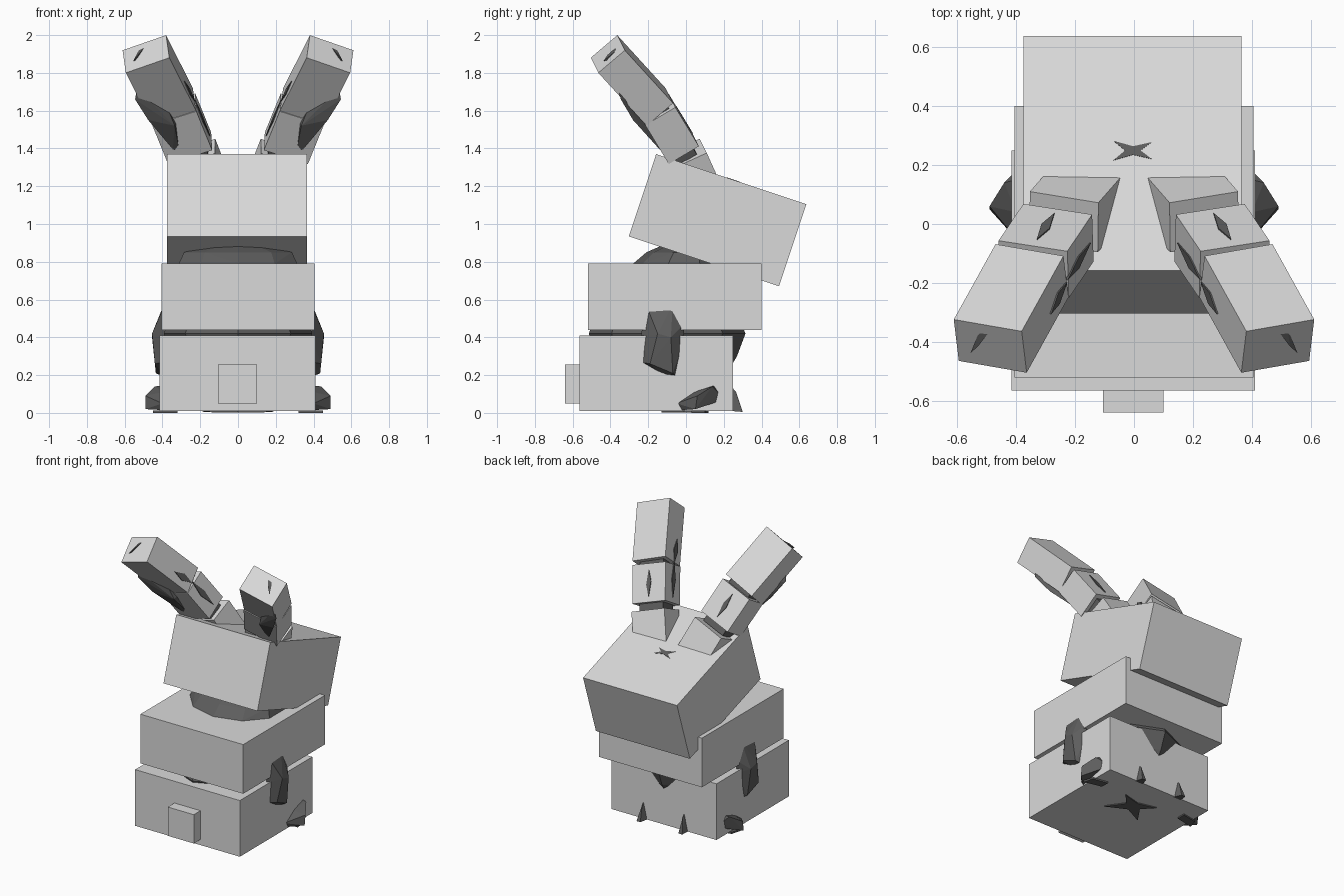
import bpy, bmesh, math
from mathutils import Vector, Matrix

if "Cube" in bpy.data.objects:
    bpy.data.objects.remove(bpy.data.objects["Cube"])


def make_material(name, value):
    m = bpy.data.materials.new(name)
    m.diffuse_color = (value, value, value, 1)
    m.use_nodes = True
    m.node_tree.nodes["Principled BSDF"].inputs["Base Color"].default_value = m.diffuse_color
    return m


LIGHT = make_material("light grey", 0.7)
DARK = make_material("dark grey", 0.11)


def hull(name, points, mat):
    """Convex flat-faced solid around a few points."""
    bm = bmesh.new()
    for p in points:
        bm.verts.new(p)
    res = bmesh.ops.convex_hull(bm, input=bm.verts[:])
    loose = [v for v in bm.verts if not v.link_faces]
    bmesh.ops.delete(bm, geom=loose, context='VERTS')
    bmesh.ops.dissolve_limit(bm, angle_limit=0.01, verts=bm.verts[:], edges=bm.edges[:])
    bmesh.ops.recalc_face_normals(bm, faces=bm.faces[:])
    me = bpy.data.meshes.new(name)
    bm.to_mesh(me)
    bm.free()
    me.materials.append(mat)
    ob = bpy.data.objects.new(name, me)
    bpy.context.collection.objects.link(ob)
    return ob


def box(name, lo, hi, mat=LIGHT):
    return hull(name, [(x, y, z) for x in (lo[0], hi[0])
                       for y in (lo[1], hi[1]) for z in (lo[2], hi[2])], mat)


def rings(name, levels, mat, n=8):
    """Faceted blob from (z, centre y, x radius, y radius) levels."""
    pts = []
    for z, cy, rx, ry in levels:
        for i in range(n):
            a = 2 * math.pi * i / n
            pts.append((rx * math.sin(a), cy + ry * math.cos(a), z))
    return hull(name, pts, mat)


def mirrored(name, points, mat):
    for side, s in (("left", 1), ("right", -1)):
        hull(f"{side}_{name}", [(p[0] * s, p[1], p[2]) for p in points], mat)


# Outer body blocks
box("lower_body", (-0.415, -0.565, 0.01), (0.41, 0.25, 0.41))
box("upper_body", (-0.405, -0.52, 0.44), (0.405, 0.40, 0.79))
box("front_block", (-0.105, -0.64, 0.05), (0.10, -0.56, 0.255))

# Tilted head
HEAD = Matrix.Translation((-0.005, 0.167, 1.02)) @ Matrix.Rotation(math.radians(-18.4), 4, 'X')
head = box("head", (-0.37, -0.419, -0.229), (0.37, 0.419, 0.229))
head.matrix_world = HEAD

# Crossed mark on top of the head
for k, s in enumerate((1, -1)):
    bar = hull(f"head_mark_{k + 1}",
               [(x, 0.01 + y, z) for z in (0.226, 0.231)
                for x, y in ((-0.065, -0.035 * s), (0.065, 0.03 * s),
                             (0.012, -0.012 * s), (-0.012, 0.012 * s))], DARK)
    bar.matrix_world = HEAD

# Faceted inner body and neck
rings("inner_body", [(0.20, -0.10, 0.28, 0.31), (0.30, -0.10, 0.34, 0.37),
                     (0.42, -0.10, 0.395, 0.415), (0.50, -0.10, 0.36, 0.38)], DARK)
rings("neck", [(0.72, -0.01, 0.32, 0.26), (0.79, -0.01, 0.33, 0.27),
               (0.85, 0.0, 0.30, 0.21), (0.885, 0.02, 0.18, 0.15)], DARK, 10)

# Arms bulging from the sides
arm = [(-0.39, -0.21, 0.57), (-0.39, -0.07, 0.58), (-0.39, -0.01, 0.47),
       (-0.39, -0.01, 0.38), (-0.39, -0.05, 0.19), (-0.39, -0.13, 0.20),
       (-0.39, -0.25, 0.27), (-0.39, -0.24, 0.40), (-0.455, -0.15, 0.42),
       (-0.455, -0.08, 0.40), (-0.435, -0.07, 0.21), (-0.44, -0.19, 0.26)]
mirrored("arm", arm, DARK)

# Side feet
foot = [(-0.40, -0.05, 0.05), (-0.40, -0.03, 0.015), (-0.40, 0.17, 0.06),
        (-0.40, 0.18, 0.10), (-0.40, 0.15, 0.145), (-0.40, 0.04, 0.11),
        (-0.49, 0.06, 0.09), (-0.49, 0.05, 0.02), (-0.44, 0.14, 0.14)]
mirrored("foot", foot, DARK)

# Rear claws
mirrored("rear_claw", [(-0.19, 0.24, 0.01), (-0.13, 0.24, 0.01), (-0.16, 0.24, 0.14),
                       (-0.18, 0.30, 0.005), (-0.15, 0.30, 0.005), (-0.16, 0.265, 0.11)], DARK)

# Patches under the base
for k, s in enumerate((1, -1)):
    hull(f"base_patch_{k + 1}", [(x * s, y, z) for z in (0.003, 0.012) for x, y in
                                 ((-0.14, -0.13), (0.02, -0.05), (0.13, 0.07), (-0.03, 0.03))], DARK)
mirrored("foot_sole", [(x, y, z) for z in (0.0, 0.012) for x, y in
                       ((-0.45, 0.03), (-0.32, 0.06), (-0.32, 0.12), (-0.43, 0.10))], DARK)

# Ears: three bent segments, each with its own frame
W, D = 0.247, 0.185


def frame(centre, axis):
    d = Vector(axis).normalized()
    w = Vector((0.23, -0.04, 0.08))
    u = (w - w.dot(d) * d).normalized()
    v = u.cross(d)
    if v.y > 0:
        v = -v
    c = Vector(centre)
    return lambda a, b, t: c + u * a + v * b + d * t


tip = frame((-0.4875, -0.414, 1.90), (0.35, 0.631, -0.692))
mid = frame((-0.34, -0.154, 1.607), (0.33, 0.49, -0.81))
base = frame((-0.238, 0.007, 1.375), (0.34, 0.39, -0.86))
for part, f, length in (("ear_tip", tip, 0.405), ("ear_middle", mid, 0.255), ("ear_base", base, 0.22)):
    mirrored(part, [f(a, b, t) for a in (-W / 2, W / 2)
                    for b in (-D / 2, D / 2) for t in (0, length)], LIGHT)

# Dark core of each ear, showing at the joints and through the faces
mirrored("ear_core", [mid(a, b, t) for a in (-0.09, 0.09) for b in (-0.06, 0.06)
                      for t in (-0.05, 0.30)], DARK)
mirrored("inner_ear", [(-0.535, -0.36, 1.715), (-0.545, -0.345, 1.66), (-0.475, -0.28, 1.55),
                       (-0.345, -0.14, 1.395), (-0.31, -0.12, 1.385), (-0.335, -0.24, 1.52),
                       (-0.44, -0.30, 1.78), (-0.30, -0.10, 1.60)], DARK)
mirrored("ear_tip_spike", [tip(-0.07, 0.035, -0.012), tip(0.01, -0.075, 0.005),
                           tip(-0.03, -0.07, 0.005), tip(-0.04, 0.0, -0.012),
                           tip(-0.05, 0.0, 0.02)], DARK)
mirrored("ear_top_mark", [mid(a, b, t) for b in (-D / 2 - 0.005, -D / 2 + 0.003) for a, t in
                          ((0.0, 0.04), (0.018, 0.12), (0.0, 0.22), (-0.018, 0.14))], DARK)
mirrored("ear_side_mark", [mid(a, b, t) for a in (W / 2 - 0.003, W / 2 + 0.005) for b, t in
                           ((0.01, -0.02), (0.03, 0.1), (0.0, 0.22), (-0.015, 0.1))], DARK)
mirrored("ear_inner_mark", [tip(a, b, t) for a in (W / 2 - 0.003, W / 2 + 0.005) for b, t in
                            ((0.03, 0.24), (0.05, 0.32), (0.02, 0.40), (0.0, 0.32))], DARK)
